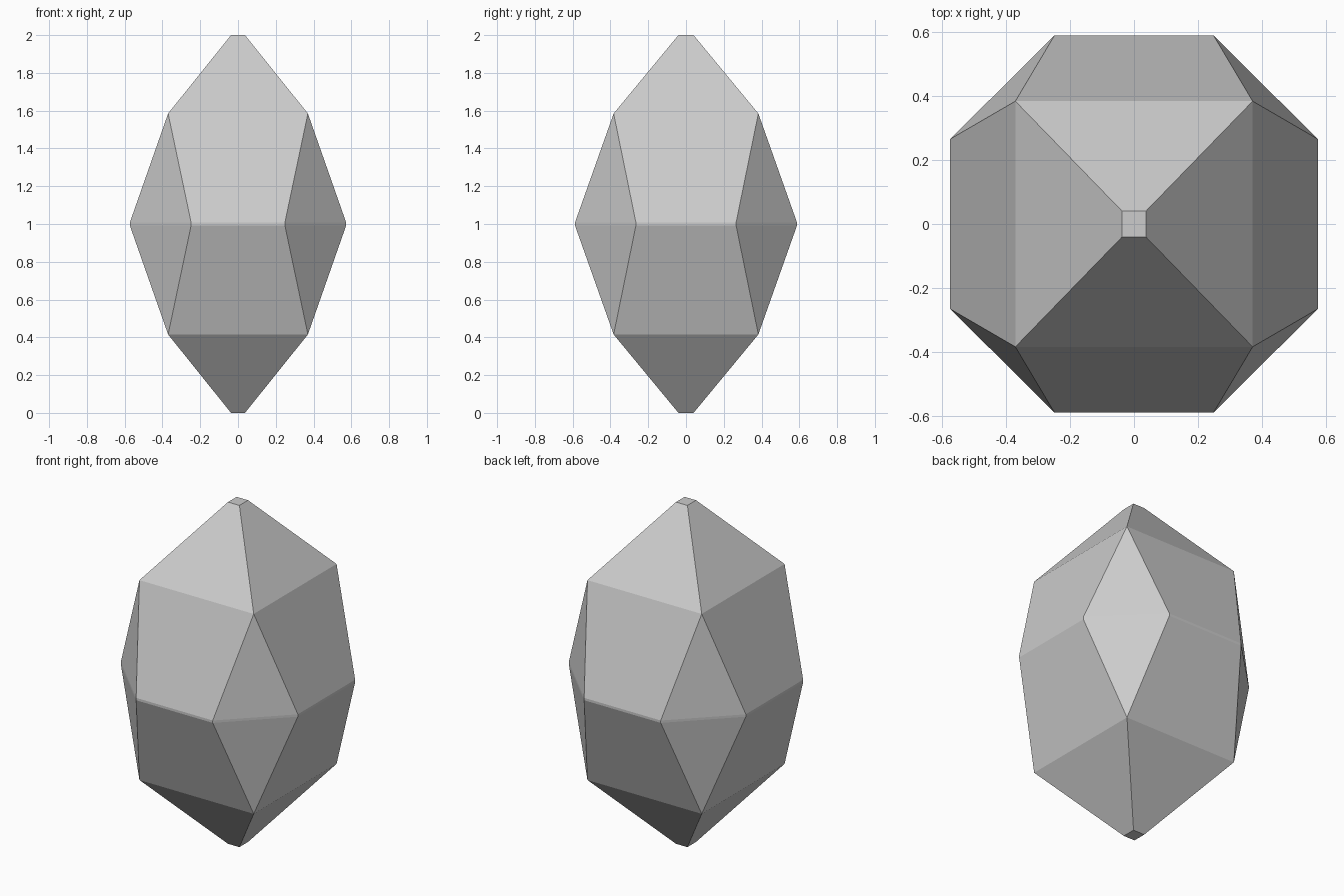
import bpy, bmesh, math
from itertools import product

cube = bpy.data.objects.get("Cube")
if cube:
    bpy.data.objects.remove(cube, do_unlink=True)


def make_material(name, grey):
    mat = bpy.data.materials.new(name)
    mat.use_nodes = True
    colour = (grey, grey, grey, 1.0)
    mat.diffuse_color = colour
    mat.node_tree.nodes["Principled BSDF"].inputs["Base Color"].default_value = colour
    return mat


# One octant of the cut stone, measured from its middle
octant = [
    (0.037, 0.040, 1.0),     # small flat tip
    (0.370, 0.383, 0.585),   # crown corner
    (0.573, 0.265, 0.007),   # girdle, side end
    (0.248, 0.588, 0.007),   # girdle, front end
]

# Mirror to all octants and wrap with flat facets
bm = bmesh.new()
for sx, sy, sz in product((1, -1), repeat=3):
    for x, y, z in octant:
        bm.verts.new((sx * x, sy * y, 1 + sz * z))
bmesh.ops.convex_hull(bm, input=bm.verts[:])
bmesh.ops.dissolve_limit(bm, angle_limit=math.radians(0.5),
                         verts=bm.verts[:], edges=bm.edges[:])
bmesh.ops.recalc_face_normals(bm, faces=bm.faces[:])

mesh = bpy.data.meshes.new("crystal")
bm.to_mesh(mesh)
bm.free()
mesh.materials.append(make_material("light grey stone", 0.604))
crystal = bpy.data.objects.new("crystal", mesh)
bpy.context.collection.objects.link(crystal)
